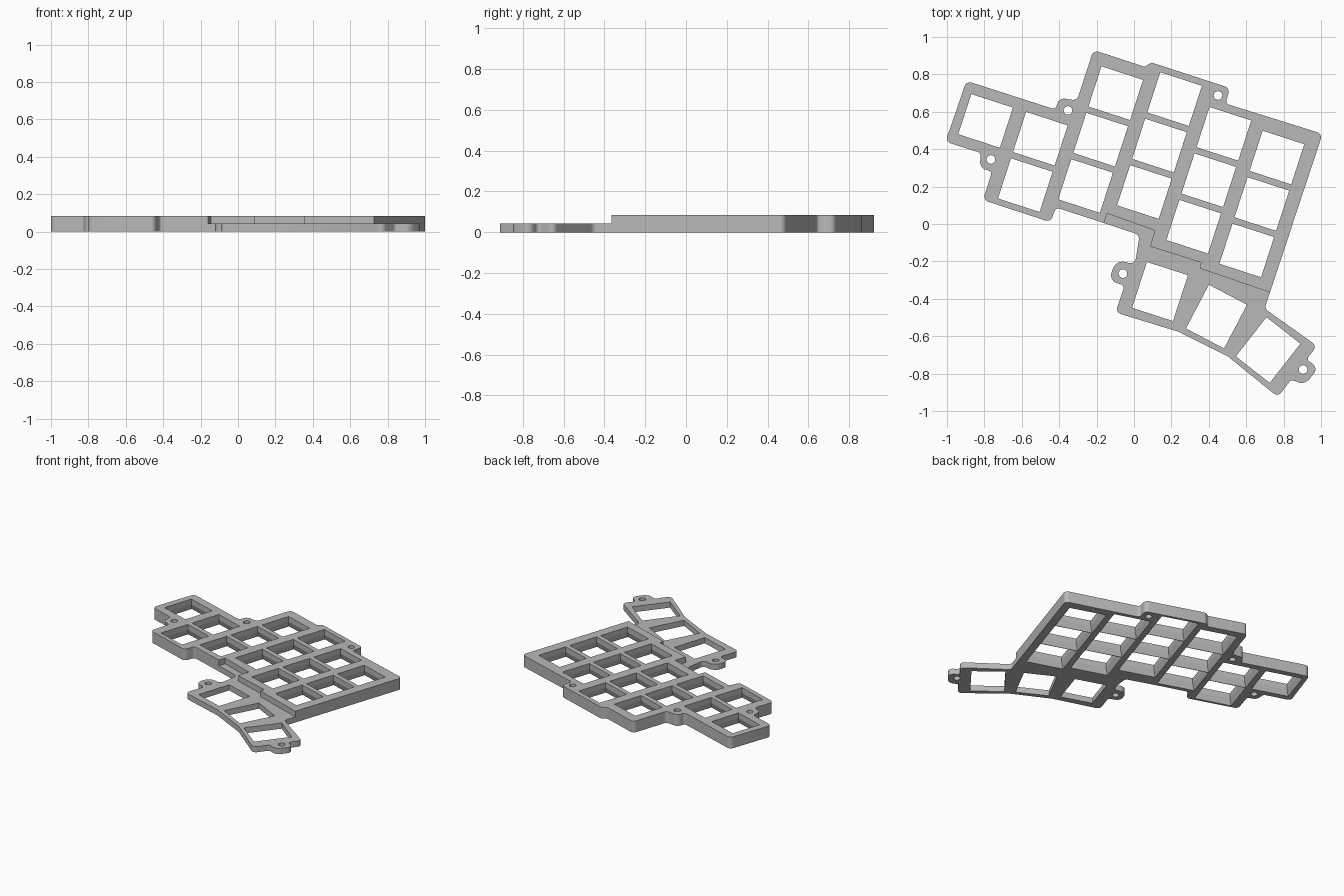
import bpy, bmesh
from math import radians, tan, cos, ceil, pi, sin
from mathutils import Vector, Matrix

if "Cube" in bpy.data.objects:
    bpy.data.objects.remove(bpy.data.objects["Cube"])

TILT = radians(-18)          # slant of the key grid
FULL, THIN = 0.084, 0.042    # heights of the key plate and the thumb plate
FLARE = 0.016                # widening of key openings on the underside

grey = bpy.data.materials.new("plain grey")
grey.use_nodes = True
colour = (0.48, 0.48, 0.48, 1)
grey.diffuse_color = colour
grey.node_tree.nodes["Principled BSDF"].inputs["Base Color"].default_value = colour


def rounded(corners):
    """Turn (x, y, radius) corners into an outline with arcs."""
    out = []
    count = len(corners)
    for i, (x, y, r) in enumerate(corners):
        p = Vector((x, y))
        before = Vector(corners[i - 1][:2]) - p
        after = Vector(corners[(i + 1) % count][:2]) - p
        turn = pi - before.angle(after)
        if r == 0 or turn < 0.05:
            out.append(p)
            continue
        reach = min(r * tan(turn / 2), 0.49 * min(before.length, after.length))
        r = reach / tan(turn / 2)
        before.normalize()
        after.normalize()
        centre = p + (before + after).normalized() * (r / cos(turn / 2))
        start = p + before * reach - centre
        sign = 1 if before.x * after.y - before.y * after.x < 0 else -1
        steps = ceil(turn / radians(12))
        for k in range(steps + 1):
            out.append(centre + Matrix.Rotation(sign * turn * k / steps, 2) @ start)
    return out


def loft(bm, rings):
    """Closed solid through (outline, height) rings."""
    loops = [[bm.verts.new((p.x, p.y, z)) for p in pts] for pts, z in rings]
    for low, high in zip(loops, loops[1:]):
        n = len(low)
        for i in range(n):
            j = (i + 1) % n
            bm.faces.new((low[i], low[j], high[j], high[i]))
    bm.faces.new(loops[0][::-1])
    bm.faces.new(loops[-1])


def rectangle(centre, w, h, angle):
    turn = Matrix.Rotation(angle, 2)
    return [Vector(centre) + turn @ Vector((a * w / 2, b * h / 2))
            for a, b in ((-1, -1), (1, -1), (1, 1), (-1, 1))]


def circle(centre, r):
    return [Vector(centre) + r * Vector((cos(k * pi / 15), sin(k * pi / 15)))
            for k in range(30)]


def make_object(name, bm):
    bmesh.ops.recalc_face_normals(bm, faces=bm.faces)
    mesh = bpy.data.meshes.new(name)
    bm.to_mesh(mesh)
    bm.free()
    mesh.materials.append(grey)
    obj = bpy.data.objects.new(name, mesh)
    bpy.context.collection.objects.link(obj)
    return obj


def plate(name, corners, height, openings):
    """Extruded outline with the openings cut through it."""
    body = bmesh.new()
    loft(body, [(rounded(corners), 0), (rounded(corners), height)])
    obj = make_object(name, body)
    holes = bmesh.new()
    for rings in openings:
        loft(holes, rings)
    cutter = make_object(name + "_cutter", holes)
    cutter.hide_render = True
    cut = obj.modifiers.new("openings", "BOOLEAN")
    cut.operation, cut.solver, cut.object = "DIFFERENCE", "EXACT", cutter
    bpy.ops.object.select_all(action="DESELECT")
    bpy.context.view_layer.objects.active = obj
    obj.select_set(True)
    bpy.ops.object.modifier_apply(modifier=cut.name)
    bpy.data.objects.remove(cutter)
    bpy.ops.object.shade_smooth_by_angle(angle=radians(17))
    return obj


def straight(pts):
    return [(pts, -0.05), (pts, 0.15)]


# Key openings: staggered columns, flared underneath
key_openings = []
columns = ((-0.925, 0.279, 1), (-0.617, 0.279, 2), (-0.309, 0.635, 3),
           (0, 0.702, 3), (0.308, 0.607, 3), (0.617, 0.574, 3))
grid = Matrix.Rotation(TILT, 2)
for across, top, rows in columns:
    for row in range(rows):
        centre = grid @ Vector((across, top - 0.261 * row))
        neat = rectangle(centre, 0.234, 0.226, TILT)
        wide = rectangle(centre, 0.234 + 2 * FLARE, 0.226 + 2 * FLARE, TILT)
        key_openings.append([(wide, -0.05), (wide, 0), (neat, 0.045), (neat, 0.15)])

# Screw holes of the key plate
for spot in ((-0.765, 0.345), (-0.353, 0.607), (0.449, 0.687)):
    key_openings.append(straight(circle(spot, 0.023)))

# Stepped seam shared by both plates
seam = [(0.727, -0.366, 0), (0.353, -0.238, 0), (0.358, -0.206, 0),
        (0.086, -0.12, 0), (0.112, -0.035, 0), (-0.144, 0.056, 0), (-0.16, 0.005, 0)]

key_outline = [
    (-0.896, 0.765, 0.03), (-0.42, 0.612, 0.02), (-0.4, 0.675, 0.05),
    (-0.305, 0.66, 0.03), (-0.217, 0.93, 0.03), (0.059, 0.84, 0.02),
    (0.091, 0.864, 0.03), (0.513, 0.727, 0.03), (0.489, 0.644, 0.02),
    (1.008, 0.482, 0.03), *seam,
    (-0.417, 0.088, 0.02), (-0.447, 0.01, 0.03), (-0.807, 0.128, 0.03),
    (-0.759, 0.28, 0.02), (-0.824, 0.3, 0.05), (-0.82, 0.38, 0.02),
    (-1.008, 0.44, 0.03)]
plate("key_plate", key_outline, FULL, key_openings)

# Thumb plate: lower, with three fanned openings and two screw tabs
thumb_openings = [straight(rectangle(c, 0.23, h, radians(a))) for c, h, a in (
    ((0.139, -0.361), 0.258, -18), ((0.441, -0.495), 0.264, -27.7),
    ((0.717, -0.674), 0.266, -38))]
for spot in ((-0.059, -0.265), (0.904, -0.778)):
    thumb_openings.append(straight(circle(spot, 0.023)))

thumb_outline = seam + [
    (0.03, -0.059, 0.03), (0.005, -0.217, 0.03), (-0.096, -0.19, 0.055),
    (-0.134, -0.302, 0.055), (-0.05, -0.329, 0.02), (-0.099, -0.473, 0.03),
    (0.235, -0.575, 0), (0.503, -0.709, 0), (0.77, -0.925, 0.03),
    (0.84, -0.832, 0.02), (0.914, -0.86, 0.055), (0.986, -0.767, 0.055),
    (0.92, -0.725, 0.02), (0.979, -0.652, 0.03), (0.698, -0.452, 0.03)]
plate("thumb_plate", thumb_outline, THIN, thumb_openings)
